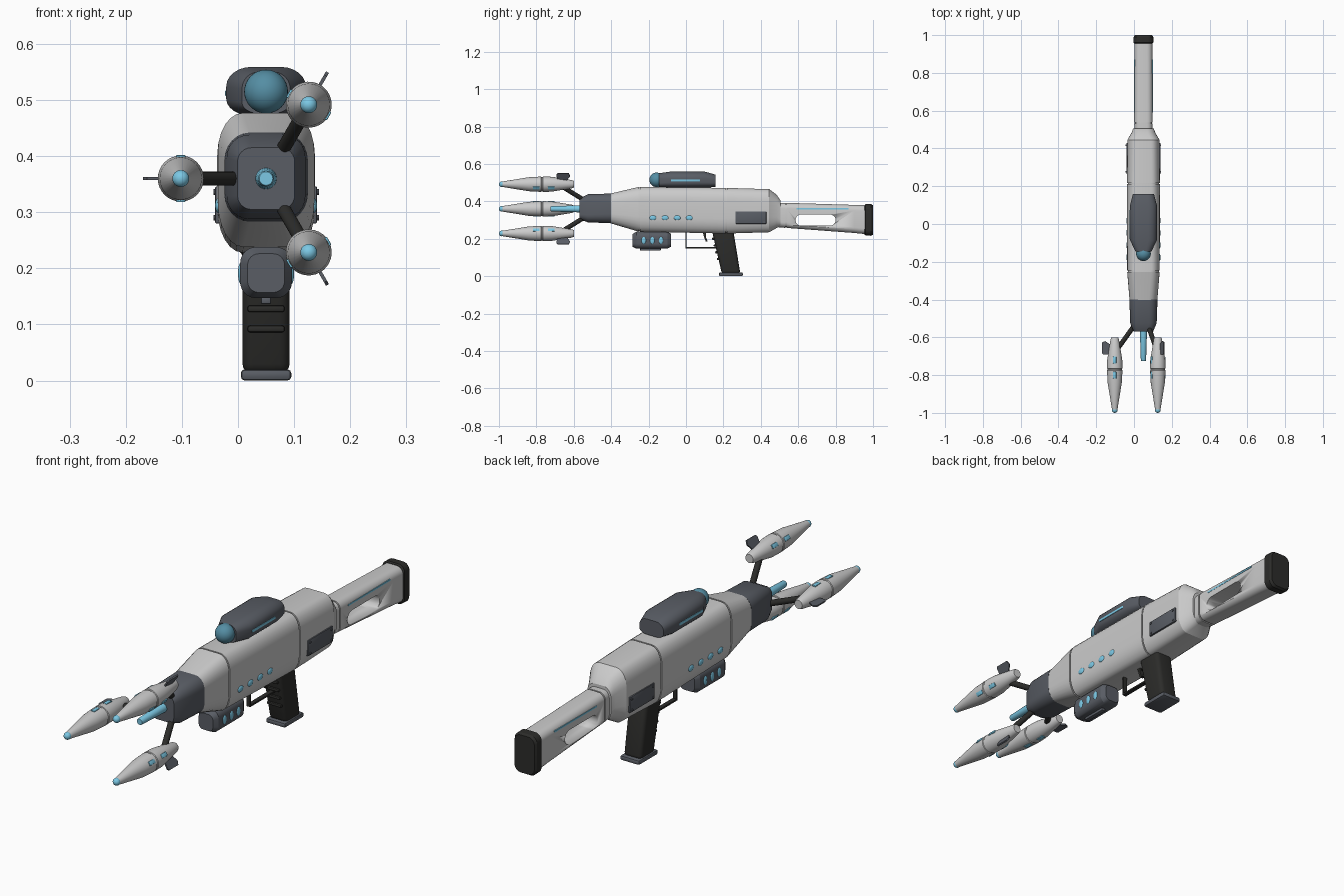
import bpy, bmesh
from math import sin, cos, pi, radians
from mathutils import Vector, Matrix

if "Cube" in bpy.data.objects:
    bpy.data.objects.remove(bpy.data.objects["Cube"])

AX, AZ = 0.05, 0.36   # centre line of the launcher


def material(name, *rgb):
    m = bpy.data.materials.new(name)
    m.diffuse_color = (*rgb, 1)
    m.use_nodes = True
    m.node_tree.nodes["Principled BSDF"].inputs["Base Color"].default_value = m.diffuse_color
    return m


SHELL = material("shell", 0.6, 0.6, 0.61)
DARK = material("dark_grey", 0.1, 0.11, 0.13)
BLACK = material("black", 0.025, 0.025, 0.023)
BLUE = material("blue_glow", 0.2, 0.58, 0.78)
LENS = material("lens_blue", 0.09, 0.27, 0.37)


def finish(bm, name, mat, bevel=0.0, segs=3, matrix=None):
    if matrix is not None:
        bm.transform(matrix)
    bmesh.ops.recalc_face_normals(bm, faces=bm.faces)
    if bevel:
        bmesh.ops.bevel(bm, geom=bm.edges[:], offset=bevel, segments=segs,
                        profile=0.5, affect='EDGES', clamp_overlap=True)
    me = bpy.data.meshes.new(name)
    bm.to_mesh(me)
    bm.free()
    me.materials.append(mat)
    ob = bpy.data.objects.new(name, me)
    bpy.context.collection.objects.link(ob)
    bpy.ops.object.select_all(action='DESELECT')
    ob.select_set(True)
    bpy.context.view_layer.objects.active = ob
    bpy.ops.object.shade_smooth_by_angle(angle=radians(28))
    return ob


def skin(rings, name, mat, matrix=None):
    bm = bmesh.new()
    rows = [[bm.verts.new(p) for p in r] for r in rings]
    n = len(rows[0])
    for a, b in zip(rows, rows[1:]):
        for i in range(n):
            bm.faces.new((a[i], a[(i + 1) % n], b[(i + 1) % n], b[i]))
    bm.faces.new(rows[0])
    bm.faces.new(rows[-1])
    return finish(bm, name, mat, matrix=matrix)


def section(y, w, zt, zb, rx, rt, rb, n=6):
    """Rounded cross-section: half width, top, bottom, corner sizes."""
    pts = []
    for q in range(4):
        rz = rt if q < 2 else rb
        cx = (w - rx) * (1 if q in (0, 3) else -1)
        cz = zt - rz if q < 2 else zb + rz
        for i in range(n + 1):
            a = (q + i / n) * pi / 2
            pts.append((AX + cx + rx * cos(a), y, cz + rz * sin(a)))
    return pts


def loft(name, secs, mat):
    return skin([section(*s) for s in secs], name, mat)


def lathe(name, prof, mat, matrix, n=32):
    return skin([[(r * cos(2 * pi * i / n), y, r * sin(2 * pi * i / n)) for i in range(n)]
                 for y, r in prof], name, mat, matrix)


def box(name, c, size, mat, bevel=0.0, rot=None):
    bm = bmesh.new()
    bmesh.ops.create_cube(bm, size=1)
    bm.transform(Matrix.Diagonal((*size, 1)))
    m = Matrix.Translation(c) @ (rot if rot is not None else Matrix())
    return finish(bm, name, mat, bevel, 2, m)


def extrude(name, prof, x0, x1, mat, bevel=0.0):
    bm = bmesh.new()
    f = bm.faces.new([bm.verts.new((x0, y, z)) for y, z in prof])
    ext = bmesh.ops.extrude_face_region(bm, geom=[f])
    bmesh.ops.translate(bm, vec=(x1 - x0, 0, 0),
                        verts=[v for v in ext['geom'] if isinstance(v, bmesh.types.BMVert)])
    return finish(bm, name, mat, bevel, 4)


def rod(name, a, b, r, mat, n=16):
    a, b = Vector(a), Vector(b)
    d = b - a
    bm = bmesh.new()
    bmesh.ops.create_cone(bm, cap_ends=True, segments=n, radius1=r, radius2=r, depth=d.length)
    m = Matrix.Translation((a + b) / 2) @ d.to_track_quat('Z', 'Y').to_matrix().to_4x4()
    return finish(bm, name, mat, matrix=m)


def ball(name, c, r, mat):
    bm = bmesh.new()
    bmesh.ops.create_uvsphere(bm, u_segments=32, v_segments=16, radius=1)
    return finish(bm, name, mat, matrix=Matrix.Translation(c) @ Matrix.Diagonal((*r, 1)))


def stadium(y0, y1, z0, z1, n=8):
    r = (z1 - z0) / 2
    return [(cy + r * cos(s + pi * i / n), z0 + r + r * sin(s + pi * i / n))
            for cy, s in ((y1 - r, -pi / 2), (y0 + r, pi / 2)) for i in range(n + 1)]


# main shell, with narrow grooves as panel seams
def groove(y, w, zt, zb, *c):
    g, e = 0.004, 0.003
    return [(y - e, w, zt, zb, *c), (y - e, w - g, zt - g, zb + g, *c),
            (y + e, w - g, zt - g, zb + g, *c), (y + e, w, zt, zb, *c)]


loft("main_body",
     [(-0.41, 0.073, 0.44, 0.285, 0.045, 0.05, 0.05)]
     + groove(-0.25, 0.086, 0.477, 0.238, 0.045, 0.07, 0.08)
     + groove(0.215, 0.087, 0.472, 0.228, 0.045, 0.07, 0.08)
     + [(0.445, 0.085, 0.465, 0.235, 0.045, 0.07, 0.08),
        (0.485, 0.062, 0.435, 0.258, 0.04, 0.06, 0.06),
        (0.505, 0.055, 0.405, 0.265, 0.035, 0.04, 0.04)], SHELL)
loft("muzzle",
     [(-0.57, 0.051, 0.415, 0.305, 0.025, 0.025, 0.025),
      (-0.525, 0.07, 0.438, 0.288, 0.04, 0.04, 0.04),
      (-0.40, 0.0745, 0.442, 0.283, 0.045, 0.05, 0.05)], DARK)
lathe("emitter_rod", [(-0.725, 0.012), (-0.72, 0.014), (-0.56, 0.019)], BLUE,
      Matrix.Translation((AX, 0, AZ)))

# stock with a slot cut right through
stock = loft("stock",
             [(0.495, 0.047, 0.392, 0.262, 0.03, 0.03, 0.03)]
             + groove(0.535, 0.049, 0.392, 0.258, 0.03, 0.03, 0.03)
             + [(0.90, 0.048, 0.381, 0.231, 0.03, 0.03, 0.03),
                (0.96, 0.048, 0.379, 0.225, 0.03, 0.03, 0.03)], SHELL)
cutter = extrude("slot_cutter", stadium(0.585, 0.80, 0.27, 0.33), -0.1, 0.2, SHELL)
cutter.hide_render = True
mod = stock.modifiers.new("slot", 'BOOLEAN')
mod.operation, mod.object, mod.solver = 'DIFFERENCE', cutter, 'EXACT'
bpy.context.view_layer.objects.active = stock
bpy.ops.object.modifier_apply(modifier="slot")
bpy.data.objects.remove(cutter)
loft("butt_pad",
     [(0.955, 0.047, 0.381, 0.222, 0.03, 0.03, 0.03),
      (0.96, 0.052, 0.386, 0.218, 0.03, 0.03, 0.03),
      (0.99, 0.052, 0.385, 0.216, 0.03, 0.03, 0.03),
      (1.0, 0.046, 0.379, 0.222, 0.028, 0.028, 0.028)], BLACK)

# scope
sc = (0.045, 0.035, 0.03)
loft("scope",
     [(-0.145, 0.043, 0.55, 0.476, 0.03, 0.03, 0.02),
      (-0.085, 0.071, 0.559, 0.472, *sc), (0.10, 0.071, 0.559, 0.472, *sc),
      (0.158, 0.056, 0.543, 0.478, 0.035, 0.03, 0.02)], DARK)
ball("scope_lens", (AX, -0.157, 0.515), (0.039, 0.039, 0.039), LENS)

# underbarrel pod
loft("under_pod",
     [(-0.285, 0.033, 0.226, 0.157, 0.02, 0.02, 0.02),
      (-0.265, 0.046, 0.238, 0.147, 0.028, 0.028, 0.028),
      (-0.10, 0.046, 0.238, 0.147, 0.028, 0.028, 0.028),
      (-0.08, 0.034, 0.226, 0.157, 0.02, 0.02, 0.02)], DARK)
box("pod_rail", (AX, -0.19, 0.143), (0.018, 0.11, 0.014), DARK, 0.003)

# lights, panels and strips on both flanks
for side, s in (("right", 1), ("left", -1)):
    for i in range(4):
        ball(f"body_light_{side}_{i}", (AX + s * 0.085, -0.177 + 0.065 * i, 0.312),
             (0.006, 0.018, 0.013), BLUE)
    for i in range(3):
        ball(f"pod_light_{side}_{i}", (AX + s * 0.045, -0.226 + 0.046 * i, 0.191),
             (0.005, 0.012, 0.019), BLUE)
    box(f"side_panel_{side}", (AX + s * 0.086, 0.347, 0.313), (0.01, 0.165, 0.066), DARK, 0.003)
    for y in (0.277, 0.417):
        for z in (0.29, 0.336):
            rod(f"panel_bolt_{side}", (AX + s * 0.088, y, z), (AX + s * 0.094, y, z), 0.005, DARK, 10)
    box(f"scope_strip_{side}", (AX + s * 0.07, -0.003, 0.512), (0.006, 0.155, 0.011), BLUE, 0.002)
    box(f"stock_strip_{side}", (AX + s * 0.0475, 0.73, 0.36), (0.004, 0.28, 0.007), BLUE)

# grip, trigger and guard
extrude("grip", [(0.135, 0.26), (0.25, 0.26), (0.291, 0.012), (0.192, 0.012)],
        0.008, 0.092, BLACK, 0.018)
box("grip_base", (AX, 0.24, 0.01), (0.09, 0.128, 0.02), DARK, 0.007)
for i in range(4):
    z = 0.20 - 0.036 * i
    box(f"grip_ridge_{i}", (AX, 0.135 + (0.26 - z) * 0.23, z), (0.066, 0.018, 0.012), BLACK, 0.004)
box("guard_front", (AX, 0.0, 0.195), (0.018, 0.007, 0.09), BLACK)
box("guard_bottom", (AX, 0.08, 0.152), (0.018, 0.167, 0.007), BLACK)
extrude("trigger", [(0.088, 0.24), (0.108, 0.24), (0.108, 0.205), (0.116, 0.185), (0.106, 0.185), (0.098, 0.205)],
        0.043, 0.057, BLACK)

# three outrigger pods around the muzzle
pod_profile = [(-0.985, 0.014), (-0.84, 0.0375), (-0.775, 0.041), (-0.773, 0.038),
               (-0.767, 0.038), (-0.765, 0.041), (-0.72, 0.04), (-0.61, 0.022), (-0.6, 0.018)]
for k, deg in enumerate((60, 180, 300)):
    turn = Matrix.Translation((AX, 0, AZ)) @ Matrix.Rotation(-radians(deg), 4, 'Y')
    put = turn @ Matrix.Translation((0.152, 0, 0))
    lathe(f"outer_pod_{k}", pod_profile, SHELL, put)
    ball(f"pod_tip_{k}", put @ Vector((0, -0.985, 0)), (0.015, 0.015, 0.015), BLUE)
    rod(f"pod_strut_{k}", turn @ Vector((0.043, -0.53, 0)), turn @ Vector((0.14, -0.665, 0)), 0.0125, BLACK)
    fin = extrude(f"pod_fin_{k}", [(-0.69, 0.03), (-0.64, 0.02), (-0.62, 0.05), (-0.627, 0.067), (-0.685, 0.067), (-0.692, 0.06)],
                  -0.003, 0.003, DARK)
    fin.data.transform(put @ Matrix.Rotation(radians(90), 4, 'Y'))
    for s in (1, -1):
        for y, r in ((-0.80, 0.039), (-0.72, 0.039)):
            box(f"pod_light_bar_{k}", put @ Vector((0, y, s * r)), (0.017, 0.036, 0.006),
                BLUE, 0.002, Matrix.Rotation(-radians(deg), 4, 'Y'))
